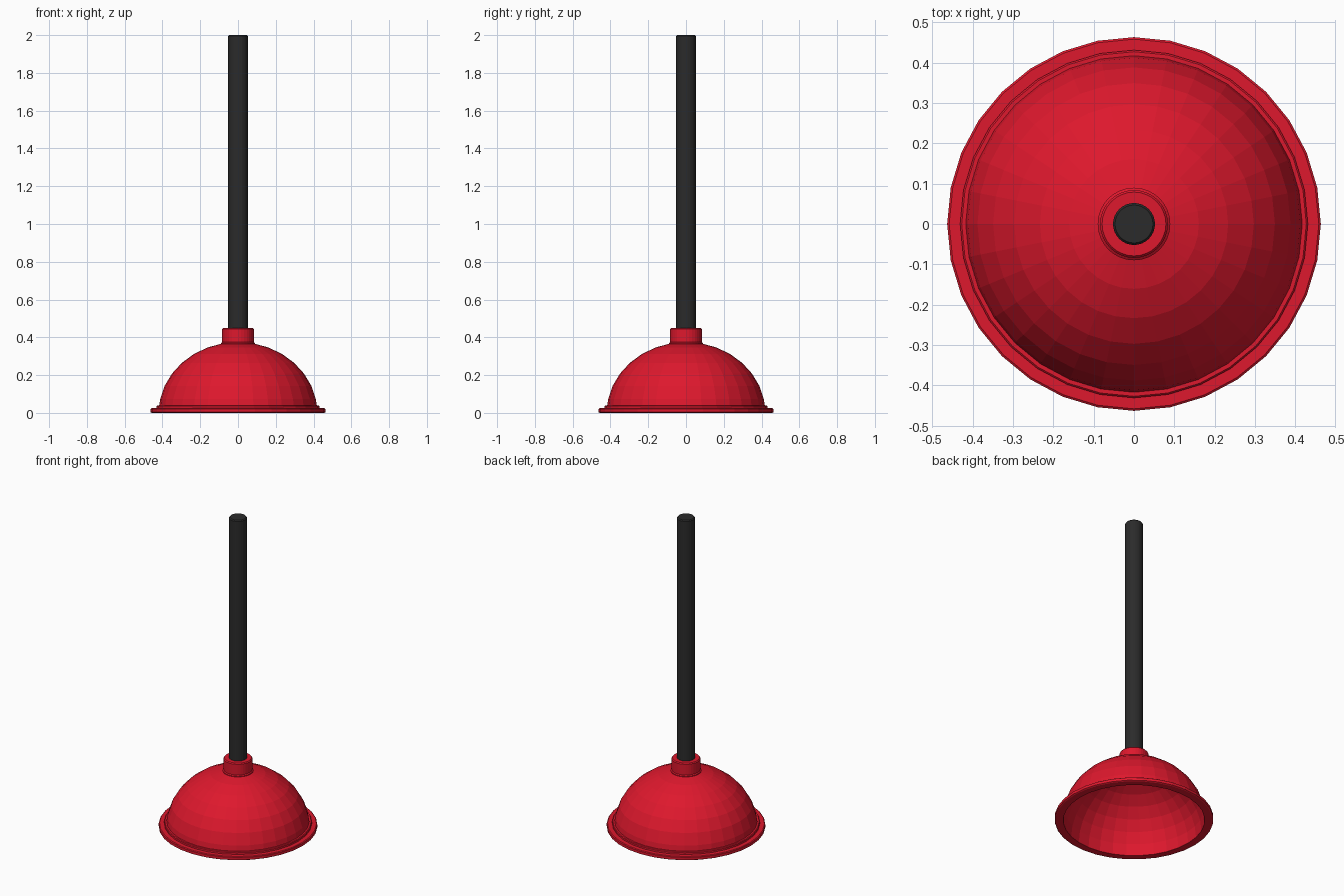
import bpy, bmesh
from math import sin, cos, pi

if "Cube" in bpy.data.objects:
    bpy.data.objects.remove(bpy.data.objects["Cube"])

SIDES = 32


def material(name, rgb):
    m = bpy.data.materials.new(name)
    m.diffuse_color = (*rgb, 1)
    m.use_nodes = True
    m.node_tree.nodes["Principled BSDF"].inputs["Base Color"].default_value = m.diffuse_color
    return m


def lathe(name, profile, mat, closed=False):
    """Revolve (radius, z) points around z; radius 0 becomes a pole."""
    bm = bmesh.new()
    rings = []
    for r, z in profile:
        if r == 0:
            rings.append([bm.verts.new((0, 0, z))] * SIDES)
        else:
            rings.append([bm.verts.new((r * cos(2 * pi * i / SIDES), r * sin(2 * pi * i / SIDES), z))
                          for i in range(SIDES)])
    pairs = list(zip(rings, rings[1:]))
    if closed:
        pairs.append((rings[-1], rings[0]))
    for a, b in pairs:
        for i in range(SIDES):
            j = (i + 1) % SIDES
            corners = list(dict.fromkeys((a[i], a[j], b[j], b[i])))
            if len(corners) > 2:
                bm.faces.new(corners)
    bmesh.ops.recalc_face_normals(bm, faces=bm.faces[:])
    me = bpy.data.meshes.new(name)
    bm.to_mesh(me)
    bm.free()
    ob = bpy.data.objects.new(name, me)
    bpy.context.collection.objects.link(ob)
    me.materials.append(mat)
    return ob


def dome(radius, height, start=0):
    """Quarter-ellipse profile in steps of 11.25 degrees, up to the pole."""
    pts = [(radius * cos(k * pi / 16), height * sin(k * pi / 16)) for k in range(start, 8)]
    return pts + [(0, height)]


red = material("red_rubber", (0.73, 0.009, 0.026))
black = material("black_handle", (0.024, 0.024, 0.024))

# Hollow rubber cup: inner dome, flat foot, stepped rim, outer dome
inner = dome(0.413, 0.367)[::-1]
rim = [(0.456, 0), (0.463, 0.004), (0.463, 0.021), (0.458, 0.025),
       (0.431, 0.025), (0.431, 0.036), (0.427, 0.04), (0.417, 0.04)]
lathe("cup", inner + rim + dome(0.42, 0.375, 1), red)

# Collar gripping the handle
lathe("collar", [(0, 0.37), (0.09, 0.363), (0.09, 0.37), (0.084, 0.375),
                 (0.084, 0.444), (0.079, 0.45), (0, 0.45)], red)

# Handle with a slightly eased top edge
lathe("handle", [(0, 0.40), (0.052, 0.40), (0.052, 1.994), (0.047, 2.0), (0, 2.0)], black)
